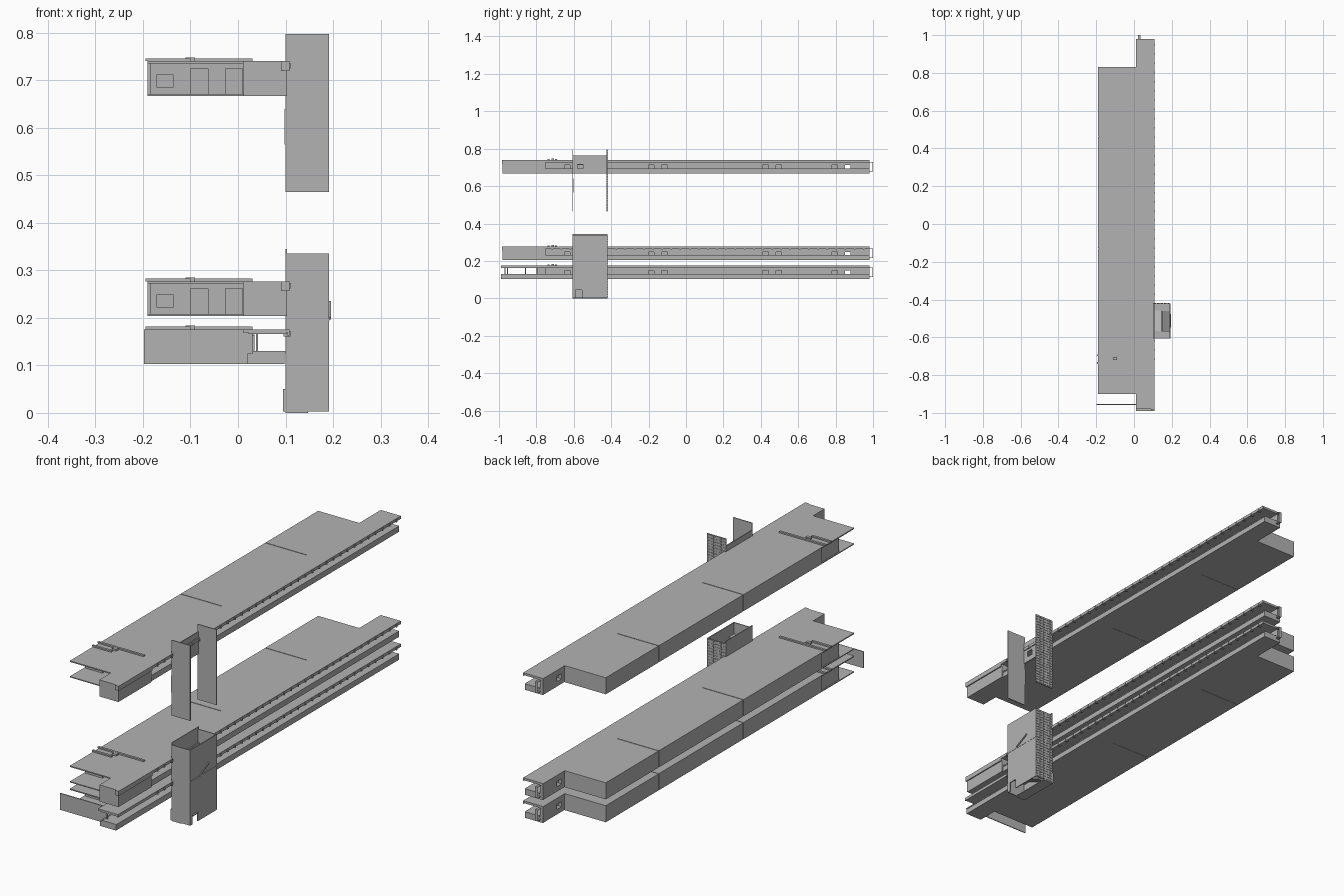
import bpy, bmesh, math
from mathutils import Matrix

cube = bpy.data.objects.get("Cube")
if cube:
    bpy.data.objects.remove(cube, do_unlink=True)

grey = bpy.data.materials.new("plain_grey")
grey.use_nodes = True
colour = (0.45, 0.45, 0.45, 1)
grey.diffuse_color = colour
grey.node_tree.nodes["Principled BSDF"].inputs["Base Color"].default_value = colour


def make(name, boxes):
    """One object from a list of (x range, y range, z range, optional tilt about x)."""
    bm = bmesh.new()
    for xs, ys, zs, *tilt in boxes:
        mid = [(a + b) / 2 for a, b in (xs, ys, zs)]
        size = [b - a for a, b in (xs, ys, zs)]
        matrix = Matrix.Translation(mid)
        if tilt:
            matrix = matrix @ Matrix.Rotation(tilt[0], 4, 'X')
        bmesh.ops.create_cube(bm, size=1, matrix=matrix @ Matrix.Diagonal((*size, 1)))
    mesh = bpy.data.meshes.new(name)
    bm.to_mesh(mesh)
    bm.free()
    mesh.materials.append(grey)
    obj = bpy.data.objects.new(name, mesh)
    bpy.context.collection.objects.link(obj)
    return obj


def wall_spans(start, end, z0, z1, openings):
    """Rectangles of a wall left around openings (start, end, sill, head)."""
    spans, at = [], start
    for a, b, sill, head in openings:
        spans.append(((at, a), (z0, z1)))
        if sill > z0:
            spans.append(((a, b), (z0, sill)))
        spans.append(((a, b), (head, z1)))
        at = b
    return spans + [((at, end), (z0, z1))]


HEIGHT = 0.073
WEST, INNER, EDGE = -0.19, 0.02, 0.108
DOORS = [-0.65, -0.58, -0.2, -0.13, 0.41, 0.48, 0.78, 0.85]


def storey(name, z, closed_end):
    top = z + HEIGHT
    roof = top - 0.013
    front = -0.98 if closed_end else -0.99

    # Long closed block in three lengths with narrow joints
    cuts = [-0.68, -0.13, 0.46, 0.83]
    make(name + "_rooms", [((WEST, 0.012), (a + 0.003, b), (z, top))
                           for a, b in zip(cuts, cuts[1:])])
    make(name + "_joint_core", [((WEST + 0.006, 0.01), (-0.67, 0.82), (z + 0.001, top - 0.004))])
    make(name + "_roof_strips", [
        ((-0.195, 0.03), (-0.70, -0.69), (top, top + 0.006)),
        ((-0.195, -0.10), (-0.74, -0.73), (top, top + 0.006)),
        ((-0.11, -0.09), (-0.72, -0.705), (top, top + 0.008))])

    # Open porch at the front end
    make(name + "_porch_slabs", [
        ((WEST, INNER), (-0.90, -0.67), (z, z + 0.004)),
        ((WEST, INNER), (-0.90, -0.67), (top - 0.005, top))])
    doors = [(-0.17, -0.137, z + 0.018, z + 0.045),
             (-0.10, -0.063, z + 0.004, z + 0.058),
             (-0.026, 0.009, z + 0.004, z + 0.058)]
    porch = [(xs, (-0.80, -0.795), zs)
             for xs, zs in wall_spans(-0.185, INNER, z, top - 0.004, doors)]
    porch += [((x, x + 0.004), (-0.80, -0.67), (z, top - 0.004)) for x in (-0.185, -0.12, -0.045)]
    make(name + "_porch_walls", porch)

    # Gallery along the +x side
    make(name + "_gallery_roof", [
        ((0.01, EDGE), (front, 0.98), (roof + 0.006, top)),
        ((0.022, EDGE - 0.006), (front, 0.98), (roof + 0.003, roof + 0.006)),
        ((EDGE - 0.004, EDGE), (front, 0.98), (roof, roof + 0.006))])
    make(name + "_gallery_floor", [
        ((INNER, 0.098), (front, 0.98), (z, z + 0.022)),
        ((INNER + 0.01, 0.10), (front, 0.98), (z + 0.022, z + 0.027))])
    openings = [(y, y + 0.03, z + 0.022, z + 0.045) for y in DOORS]
    wall_start = -0.98 if closed_end else -0.75
    make(name + "_gallery_wall", [((0.012, INNER + 0.006), ys, zs) for ys, zs in
                                  wall_spans(wall_start, 0.98, z, roof + 0.007, openings)])
    make(name + "_roof_brackets", [
        ((EDGE - 0.012, EDGE + 0.003), (-0.72 + i * 0.049, -0.712 + i * 0.049),
         (roof - 0.002, roof + 0.009)) for i in range(35)])

    # Light end frame at the far end of the gallery
    make(name + "_end_frame", [
        ((0.022, 0.035), (0.98, 1.0), (z + 0.012, z + 0.014)),
        ((0.022, 0.035), (0.98, 1.0), (z + 0.06, z + 0.062)),
        ((0.022, 0.035), (0.998, 1.0), (z + 0.012, z + 0.062))])

    if closed_end:
        # Enclosed room at the front of the gallery
        make(name + "_end_room", [((INNER, 0.103), (-0.98, -0.75), (z, top - 0.001)),
                                  ((0.09, EDGE), (-0.985, -0.75), (z + 0.052, top))])
    else:
        # Free-standing screen and slender posts
        make(name + "_front_screen", [((-0.198, 0.03), (-0.957, -0.953), (z, top))])
        make(name + "_gallery_posts", [((0.038, 0.042), (y, y + 0.004), (z, roof + 0.005))
                                       for y in (-0.97, -0.86)])


storey("lower_storey", 0.103, False)
storey("middle_storey", 0.204, True)
storey("upper_storey", 0.667, True)

# Stair tower: solid front plate and a gridded rear plate, repeated above
TX0, TX1, TY0, TY1 = 0.10, 0.192, -0.607, -0.42


def tower_sides(name, z0, z1):
    make(name + "_front_plate", [((TX0, TX1), (TY0, TY0 + 0.004), (z0, z1))])
    make(name + "_rear_plate", [((TX0, TX1), (TY1 - 0.004, TY1), (z0, z1))])
    rows, cols = 26, 5
    dz, dx = (z1 - z0) / rows, (TX1 - TX0) / cols
    make(name + "_rear_grid", [
        ((TX0 + (c + 0.15) * dx, TX0 + (c + 0.85) * dx), (TY1, TY1 + 0.002),
         (z0 + (r + 0.2) * dz, z0 + (r + 0.8) * dz))
        for r in range(rows) for c in range(cols)])


tower_sides("lower_tower", 0.003, 0.335)
tower_sides("upper_tower", 0.465, 0.797)

make("tower_outer_wall", [((TX1 - 0.004, TX1), ys, zs) for ys, zs in
                          wall_spans(TY0, TY1, 0.003, 0.335, [(-0.59, -0.555, 0, 0.045)])])
make("tower_inner_wall", [((TX0, TX0 + 0.003), (TY0, TY1), (0.003, 0.345))])
make("tower_base", [((TX0, TX1 - 0.045), (TY0, TY1), (0, 0.004))])
make("tower_inner_step", [((0.095, TX0), (TY0, TY1), (0.003, 0.05))])
make("upper_tower_inner_wall", [((TX0, TX0 + 0.004), ys, zs) for ys, zs in
                                wall_spans(TY0, TY1, 0.667, 0.765, [(-0.58, -0.55, 0.69, 0.715)])])
make("upper_tower_rail", [((TX0 - 0.002, TX0), (TY0, TY0 + 0.006), (0.565, 0.64))])

# Alternating stair flights and landings within the tower
flights, landings = [], []
for i in range(5):
    z = 0.05 + i * 0.052
    x0 = 0.148 if i % 2 else 0.106
    flights.append(((x0, x0 + 0.04), (-0.575, -0.455), (z - 0.003, z + 0.003),
                    math.radians(24 if i % 2 else -24)))
    y0, y1 = (TY1 - 0.04, TY1) if i % 2 else (TY0, TY0 + 0.04)
    landings.append(((TX0, TX1), (y0, y1), (z + 0.022, z + 0.027)))
make("stair_flights", flights)
make("stair_landings", landings)

# Raised slanted strip and joint line on the outer wall
make("outer_wall_trim", [
    ((TX1, TX1 + 0.004), (-0.55, -0.475), (0.213, 0.219), math.radians(27)),
    ((TX1, TX1 + 0.001), (TY0, TY1), (0.194, 0.198))])
